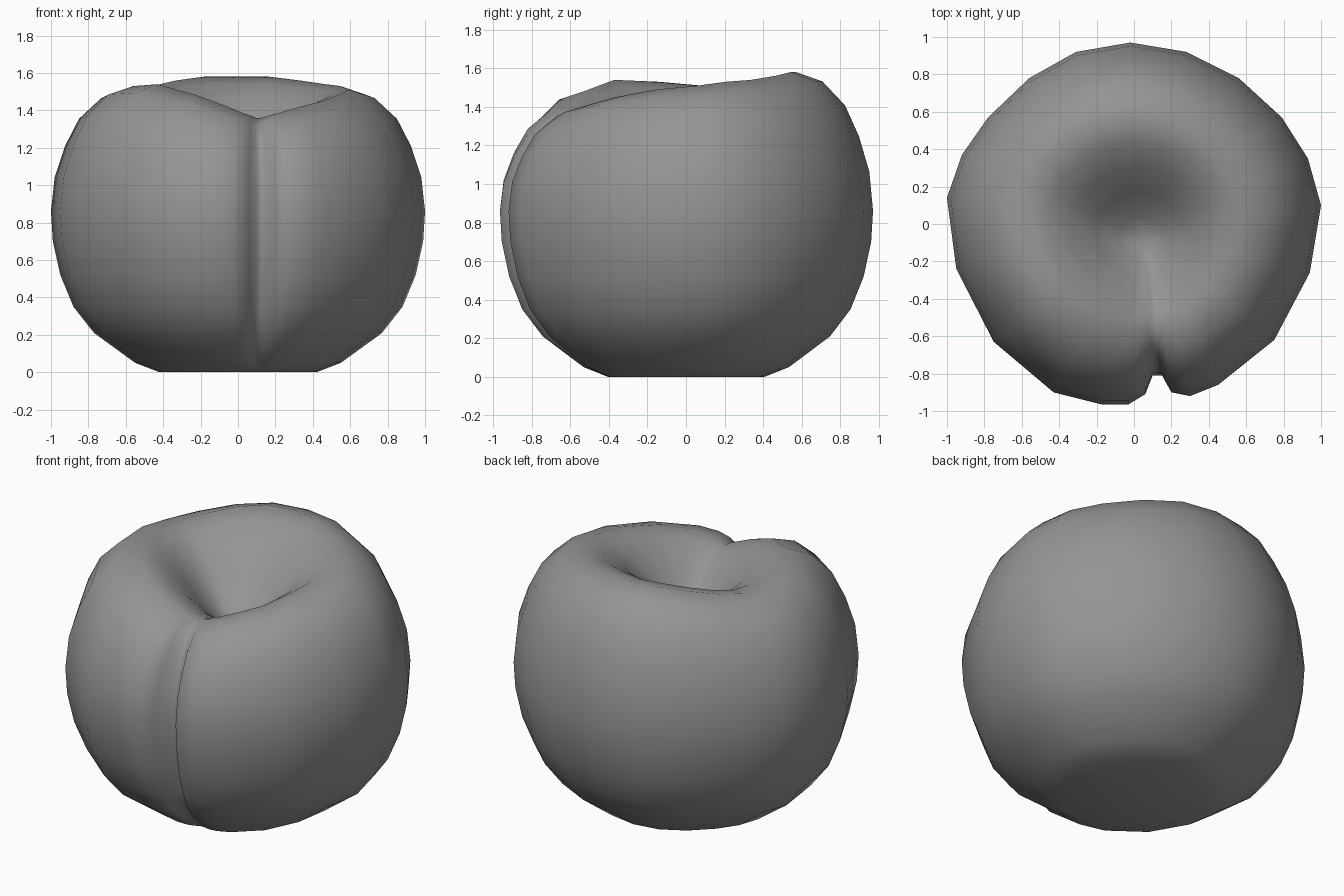
import bpy, bmesh

if "Cube" in bpy.data.objects:
    bpy.data.objects.remove(bpy.data.objects["Cube"])

# Widest outline seen from above, with the rim height reached in each direction
OUTLINE = [
    (1, .1, 1.51), (.93, .35, 1.53), (.79, .57, 1.54), (.56, .78, 1.56),
    (.28, .92, 1.58), (-.02, .97, 1.58), (-.31, .92, 1.58), (-.56, .78, 1.56),
    (-.78, .57, 1.53), (-.92, .37, 1.51), (-1, .14, 1.51), (-.95, -.24, 1.53),
    (-.75, -.63, 1.54), (-.43, -.90, 1.48), (-.17, -.965, 1.42), (-.03, -.965, 1.385),
    (.06, -.91, 1.37), (.10, -.81, 1.36), (.15, -.81, 1.36), (.20, -.90, 1.37),
    (.30, -.92, 1.385), (.45, -.86, 1.41), (.75, -.62, 1.45), (.94, -.26, 1.49)]
# Side profile: scale of the outline, height
SIDE = [(.42, 0), (.55, .05), (.77, .21), (.88, .35), (.95, .52), (.99, .7), (1, .86),
        (.98, 1.05), (.925, 1.22), (.85, 1.37), (.73, 1.485), (.59, 1.53)]
# Dimple profile: scale of the outline, fraction of the depth
DIMPLE = [(.48, .08), (.36, .27), (.24, .58), (.12, .86)]
CENTRE = (.05, -.10, 1.13)
MID, RIM = .86, 1.53


def place(x, y, s):
    """Scale the outline, keep the front crease vertical and fade it near both ends."""
    if y < -.8 and 0 < x < .25:
        y += (-.94 - y) * min(1, max(0, (.88 - s) / .4))
    front = max(0, -y) ** 3
    return x * s + .12 * front * (1 - s), y * s


bm = bmesh.new()
rings = []

# Outer flesh with uneven rim
for s, z in SIDE:
    ring = []
    for x, y, top in OUTLINE:
        h = z if z <= MID else MID + (z - MID) * (top - MID) / (RIM - MID)
        ring.append(bm.verts.new((*place(x, y, s), h)))
    rings.append(ring)

# Stem dimple, drifting towards its off-centre low point
for s, d in DIMPLE:
    t = 1 - s / .59
    ring = []
    for x, y, top in OUTLINE:
        px, py = place(x, y, s)
        px = px * (1 - t) + (x * s + CENTRE[0]) * t
        ring.append(bm.verts.new((px, py + CENTRE[1] * t, top + (CENTRE[2] - top) * d)))
    rings.append(ring)

# Skin the rings and close both ends
n = len(OUTLINE)
for a, b in zip(rings, rings[1:]):
    for i in range(n):
        j = (i + 1) % n
        bm.faces.new((a[i], a[j], b[j], b[i]))
pit = bm.verts.new(CENTRE)
base = bm.verts.new((0, 0, 0))
for i in range(n):
    j = (i + 1) % n
    bm.faces.new((rings[-1][i], rings[-1][j], pit))
    bm.faces.new((rings[0][j], rings[0][i], base))
bmesh.ops.recalc_face_normals(bm, faces=bm.faces)
for f in bm.faces:
    f.smooth = True

mesh = bpy.data.meshes.new("fruit_body")
bm.to_mesh(mesh)
bm.free()
fruit = bpy.data.objects.new("fruit_body", mesh)
bpy.context.collection.objects.link(fruit)

# Dark grey skin
skin = bpy.data.materials.new("dark_skin")
skin.diffuse_color = (.3, .3, .3, 1)
skin.use_nodes = True
skin.node_tree.nodes["Principled BSDF"].inputs["Base Color"].default_value = skin.diffuse_color
mesh.materials.append(skin)
